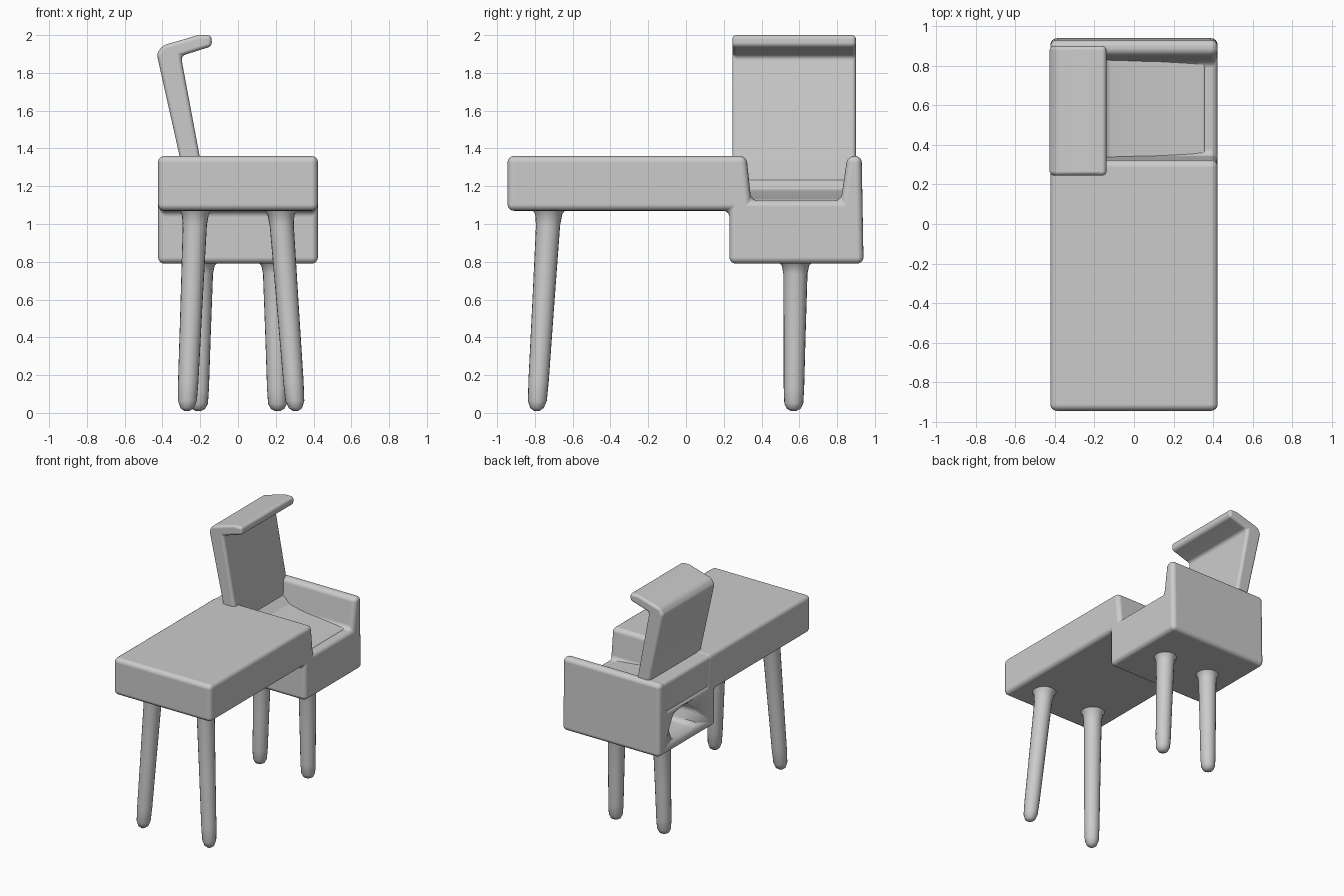
import bpy, bmesh, math
from mathutils import Vector

if "Cube" in bpy.data.objects:
    bpy.data.objects.remove(bpy.data.objects["Cube"])


def finish(bm, name):
    bmesh.ops.recalc_face_normals(bm, faces=bm.faces)
    me = bpy.data.meshes.new(name)
    bm.to_mesh(me)
    bm.free()
    for p in me.polygons:
        p.use_smooth = True
    ob = bpy.data.objects.new(name, me)
    bpy.context.collection.objects.link(ob)
    return ob


def bevel(ob, width):
    m = ob.modifiers.new("soft_edges", 'BEVEL')
    m.width, m.segments, m.limit_method = width, 4, 'ANGLE'
    m.angle_limit = math.radians(20)
    m.harden_normals = True


def extrude(name, pts, place, lo, hi, width):
    """Extrude a profile from lo to hi; place(u, v, w) gives the 3D point."""
    bm = bmesh.new()
    a = [bm.verts.new(place(u, v, lo)) for u, v in pts]
    b = [bm.verts.new(place(u, v, hi)) for u, v in pts]
    bm.faces.new(a)
    bm.faces.new(b)
    n = len(pts)
    for i in range(n):
        bm.faces.new((a[i], a[(i + 1) % n], b[(i + 1) % n], b[i]))
    ob = finish(bm, name)
    bevel(ob, width)
    return ob


def along_x(u, v, w):
    return (w, u, v)


def along_y(u, v, w):
    return (u, w, v)


def leg(name, top, foot):
    """Tapered round leg, flared at the top and rounded at the foot."""
    top, foot = Vector(top), Vector(foot)
    rings = [(-0.03, .11), (0, .092), (.025, .072), (.08, .064), (.5, .058),
             (.85, .054), (.95, .05), (.985, .036), (1, .014)]
    n, bm, prev = 20, bmesh.new(), None
    for t, r in rings:
        c = top.lerp(foot, t)
        ring = [bm.verts.new(c + Vector((r * math.cos(k * math.tau / n),
                                         r * math.sin(k * math.tau / n), 0)))
                for k in range(n)]
        if prev:
            for k in range(n):
                bm.faces.new((prev[k], prev[(k + 1) % n], ring[(k + 1) % n], ring[k]))
        else:
            bm.faces.new(ring)
        prev = ring
    bm.faces.new(prev)
    finish(bm, name)


# Bench top and lower seat box with its rear wall, from one side profile
body = extrude("bench_body", [
    (-.945, 1.07), (.23, 1.07), (.23, .79), (.94, .79), (.93, 1.36), (.855, 1.36),
    (.82, 1.125), (.345, 1.125), (.32, 1.36), (-.945, 1.36)],
    along_x, -.423, .423, .034)

# Pocket in the left side of the seat box
pocket = extrude("pocket_cutter", [
    (.50, .88), (.78, .88), (.82, .97), (.76, 1.08), (.60, 1.10), (.47, 1.0)],
    along_x, -.6, -.2, .03)
pocket.hide_render = True
pocket.display_type = 'WIRE'
cut = body.modifiers.new("pocket", 'BOOLEAN')
cut.operation, cut.object, cut.solver = 'DIFFERENCE', pocket, 'EXACT'

# Left ledge behind the backrest, and the seat rising towards it
extrude("left_ledge", [(-.42, 1.11), (-.2, 1.11), (-.22, 1.355), (-.42, 1.355)],
        along_y, .2, .91, .03)
extrude("seat_slope", [(-.3, 1.08), (.36, 1.08), (.36, 1.13), (.0, 1.155), (-.13, 1.18),
                       (-.2, 1.24), (-.3, 1.24)],
        along_y, .31, .86, .012)

# Leaning side backrest with an overhanging top flap
extrude("backrest", [
    (-.29, 1.2), (-.312, 1.37), (-.43, 1.90), (-.40, 1.945), (-.21, 2.0), (-.14, 2.0),
    (-.138, 1.94), (-.19, 1.925), (-.30, 1.89), (-.295, 1.85), (-.205, 1.37), (-.19, 1.2)],
    along_y, .245, .90, .022)

# Legs
for side, sx in (("left", -1), ("right", 1)):
    spread = .27 if sx < 0 else .305
    leg("front_leg_" + side, (sx * .225, -.725, 1.08), (sx * spread, -.79, .01))
    leg("rear_leg_" + side, (sx * .195, .58, .80), (sx * .21, .57, .01))
